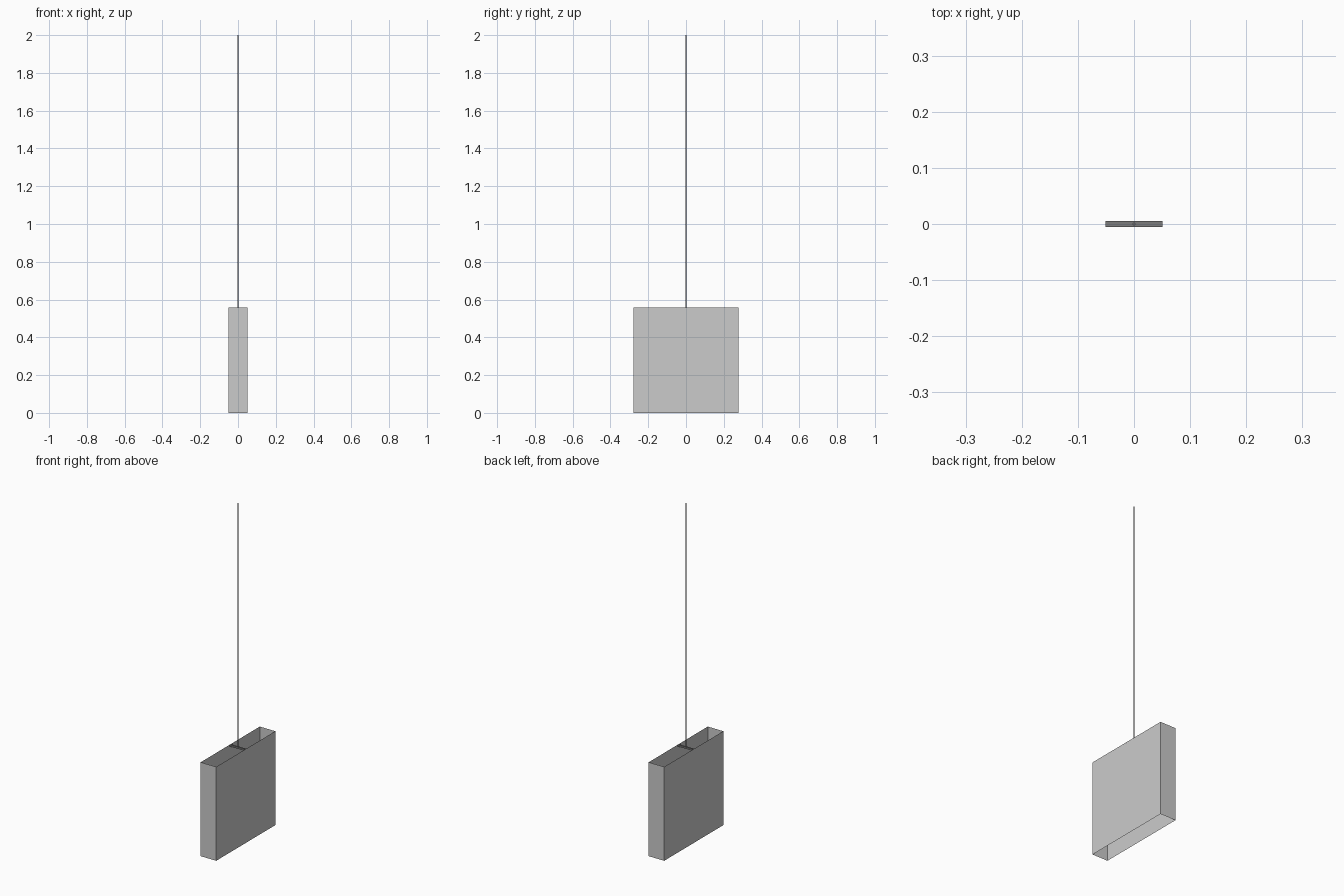
import bpy
import bmesh
from mathutils import Matrix

HALF_X, HALF_Y, SHADE_TOP, TOTAL = 0.051, 0.277, 0.557, 2.0

cube = bpy.data.objects.get("Cube")
if cube:
    bpy.data.objects.remove(cube, do_unlink=True)


def make_material(name, value):
    mat = bpy.data.materials.new(name)
    mat.use_nodes = True
    color = (value, value, value, 1)
    mat.diffuse_color = color
    mat.node_tree.nodes["Principled BSDF"].inputs["Base Color"].default_value = color
    return mat


def make_object(name, bm, mat):
    mesh = bpy.data.meshes.new(name)
    bm.to_mesh(mesh)
    bm.free()
    mesh.materials.append(mat)
    obj = bpy.data.objects.new(name, mesh)
    bpy.context.collection.objects.link(obj)
    return obj


def box(size, center):
    bm = bmesh.new()
    bmesh.ops.create_cube(bm, size=1, matrix=Matrix.Translation(center) @ Matrix.Diagonal((*size, 1)))
    return bm


shade_grey = make_material("shade grey", 0.6)
metal_grey = make_material("dark metal grey", 0.2)

# Thin rectangular shade, open at the top and bottom
bm = box((2 * HALF_X, 2 * HALF_Y, SHADE_TOP), (0, 0, SHADE_TOP / 2))
caps = [f for f in bm.faces if abs(f.normal.z) > 0.5]
bmesh.ops.delete(bm, geom=caps, context="FACES_ONLY")
make_object("shade", bm, shade_grey)

# Crossbar that holds the shade
make_object("crossbar", box((2 * HALF_X, 0.01, 0.01), (0, 0, SHADE_TOP - 0.005)), metal_grey)

# Suspension rod
bm = bmesh.new()
length = TOTAL - SHADE_TOP
bmesh.ops.create_cone(bm, cap_ends=True, segments=12, radius1=0.0025, radius2=0.0025,
                      depth=length, matrix=Matrix.Translation((0, 0, SHADE_TOP + length / 2)))
rod = make_object("suspension_rod", bm, metal_grey)
for face in rod.data.polygons:
    face.use_smooth = len(face.vertices) == 4
